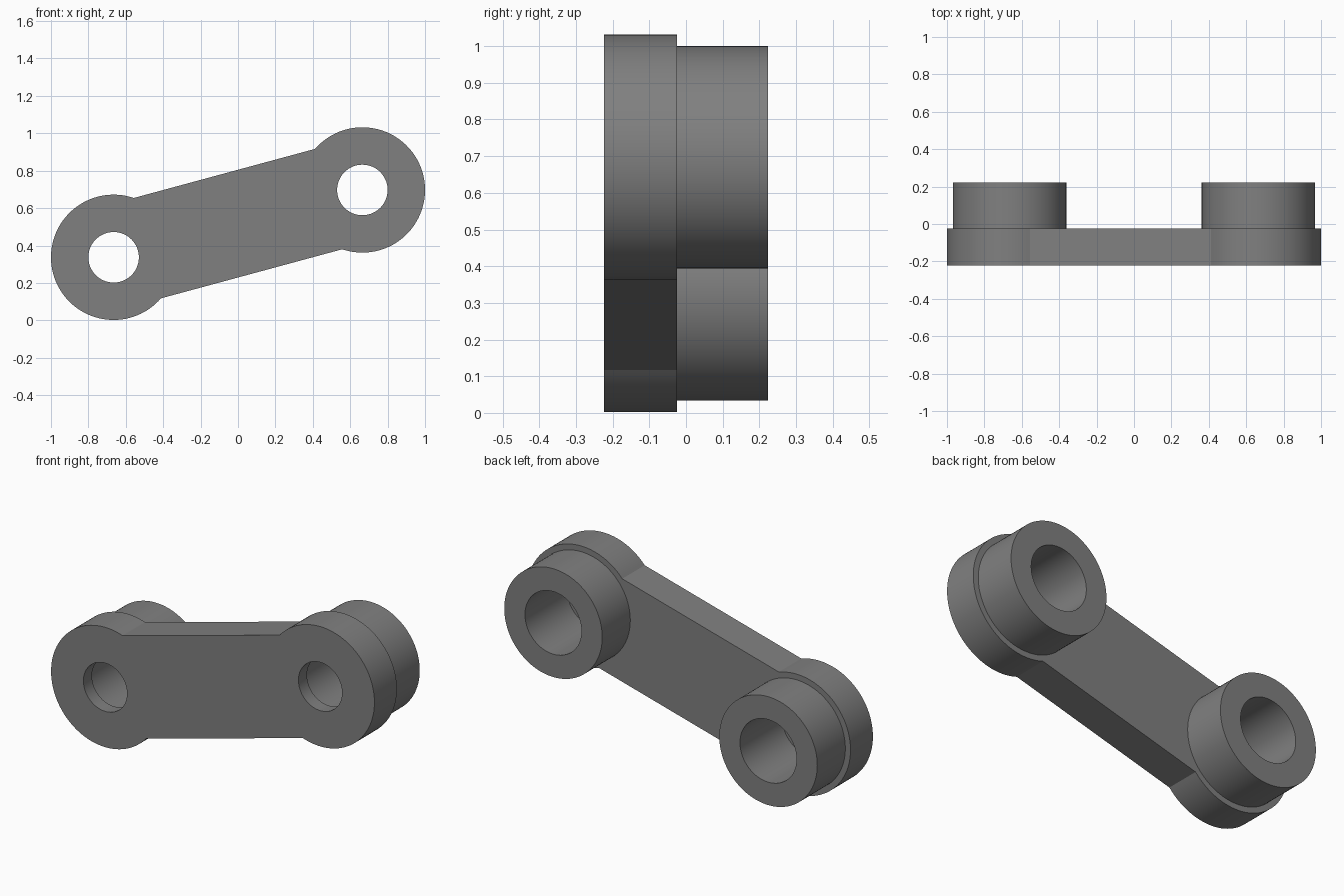
import bpy, bmesh, math
from mathutils import Vector

if "Cube" in bpy.data.objects:
    bpy.data.objects.remove(bpy.data.objects["Cube"])

# Main dimensions
EYES = [Vector((-0.665, 0.337)), Vector((0.665, 0.697))]
EYE_R, BOSS_R, HOLE_R, BORE_R = 0.335, 0.303, 0.135, 0.175
HALF_WIDTH = 0.278
FRONT, SHOULDER, PLATE_BACK, BACK = -0.223, -0.148, -0.025, 0.223

steel = bpy.data.materials.new("grey steel")
steel.diffuse_color = (0.216, 0.216, 0.216, 1)
steel.use_nodes = True
steel.node_tree.nodes["Principled BSDF"].inputs["Base Color"].default_value = steel.diffuse_color


def prism(name, outline, y0, y1):
    """Extrude an x-z outline from y0 to y1."""
    bm = bmesh.new()
    face = bm.faces.new([bm.verts.new((p[0], y0, p[1])) for p in outline])
    ext = bmesh.ops.extrude_face_region(bm, geom=[face])
    moved = [v for v in ext["geom"] if isinstance(v, bmesh.types.BMVert)]
    bmesh.ops.translate(bm, verts=moved, vec=(0, y1 - y0, 0))
    bmesh.ops.recalc_face_normals(bm, faces=bm.faces)
    mesh = bpy.data.meshes.new(name)
    bm.to_mesh(mesh)
    bm.free()
    mesh.materials.append(steel)
    obj = bpy.data.objects.new(name, mesh)
    bpy.context.collection.objects.link(obj)
    return obj


def arc(centre, r, a0, a1, n):
    return [centre + Vector((math.cos(a), math.sin(a))) * r
            for a in (a0 + (a1 - a0) * i / n for i in range(n + 1))]


def circle(centre, r, n=96):
    return arc(centre, r, 0, math.tau, n)[:-1]


# Plate: two round eyes joined by a straight, slightly narrower bar
axis = EYES[1] - EYES[0]
tilt = math.atan2(axis.y, axis.x)
neck = math.asin(HALF_WIDTH / EYE_R)
outline = []
for centre, turn in zip(EYES, (tilt, tilt + math.pi)):
    outline += arc(centre, EYE_R, turn + neck, turn + math.tau - neck, 72)
link = prism("link_arm", outline, FRONT, PLATE_BACK)

# Bosses on the back, then through holes with a wider bore from behind
steps = []
for c in EYES:
    steps.append(("UNION", prism("boss", circle(c, BOSS_R), -0.1, BACK)))
for c in EYES:
    steps.append(("DIFFERENCE", prism("bore_cutter", circle(c, BORE_R), SHOULDER, 0.4)))
    steps.append(("DIFFERENCE", prism("hole_cutter", circle(c, HOLE_R), -0.4, 0.0)))

bpy.context.view_layer.objects.active = link
link.select_set(True)
for op, tool in steps:
    mod = link.modifiers.new(op.title(), "BOOLEAN")
    mod.operation, mod.object, mod.solver = op, tool, "EXACT"
    bpy.ops.object.modifier_apply(modifier=mod.name)
    bpy.data.objects.remove(tool)

bpy.ops.object.shade_smooth_by_angle(angle=math.radians(30))
